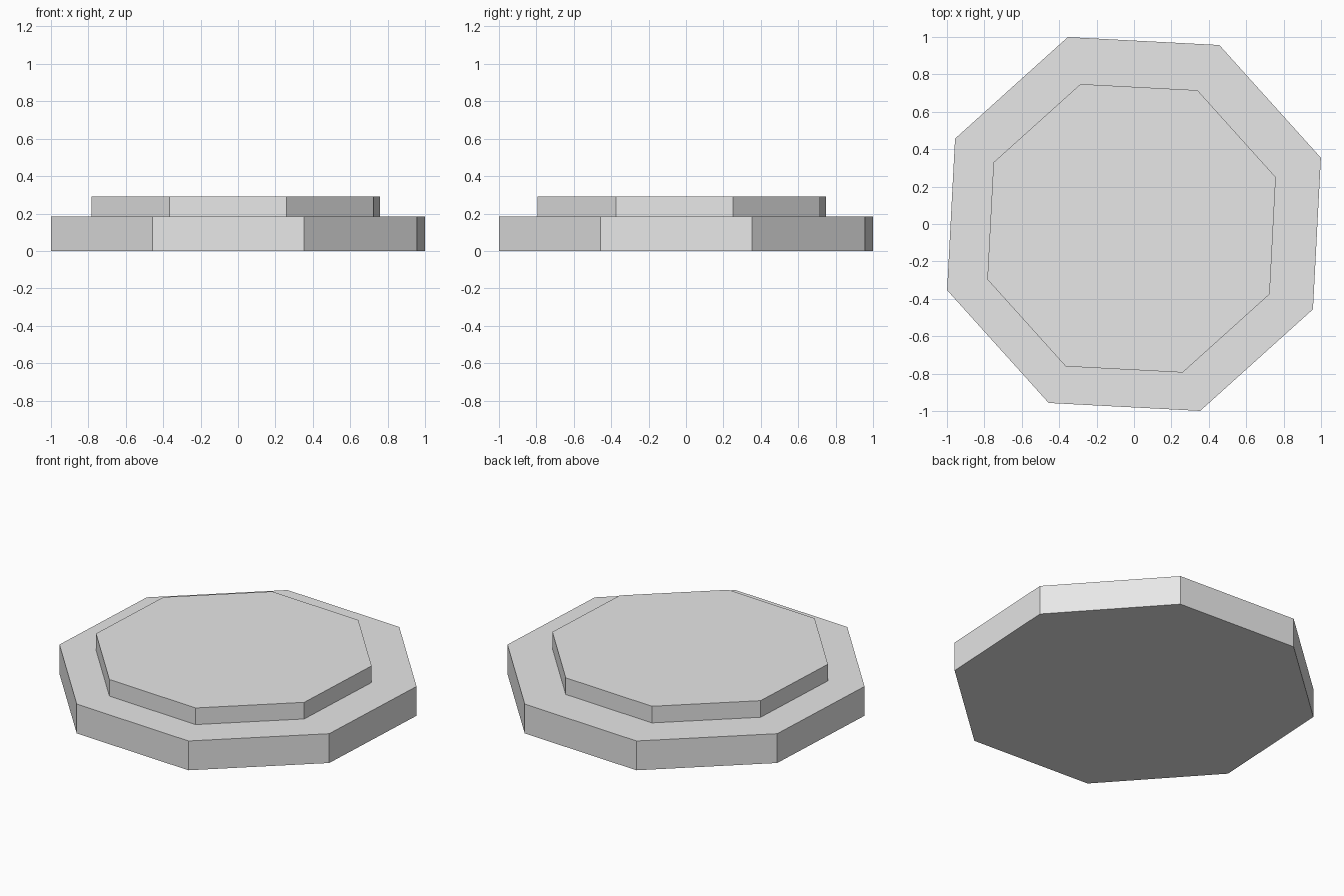
import bpy
from math import radians

cube = bpy.data.objects.get("Cube")
if cube:
    bpy.data.objects.remove(cube, do_unlink=True)

# Plain light grey
grey = bpy.data.materials.new("light_grey")
grey.use_nodes = True
colour = (0.8, 0.8, 0.8, 1)
grey.diffuse_color = colour
grey.node_tree.nodes["Principled BSDF"].inputs["Base Color"].default_value = colour

TURN = radians(19.5 + 90)  # first corner sits on +y before turning


def octagon_slab(name, radius, x, y, bottom, top):
    """Flat-shaded eight-sided slab between two heights."""
    bpy.ops.mesh.primitive_cylinder_add(
        vertices=8, radius=radius, depth=top - bottom,
        location=(x, y, (bottom + top) / 2), rotation=(0, 0, TURN))
    slab = bpy.context.object
    slab.name = name
    slab.data.materials.append(grey)


# Wide base and the smaller, slightly off-centre step on it
octagon_slab("base_slab", 1.06, 0, 0, 0, 0.185)
octagon_slab("upper_step", 0.818, -0.013, -0.023, 0.185, 0.29)
